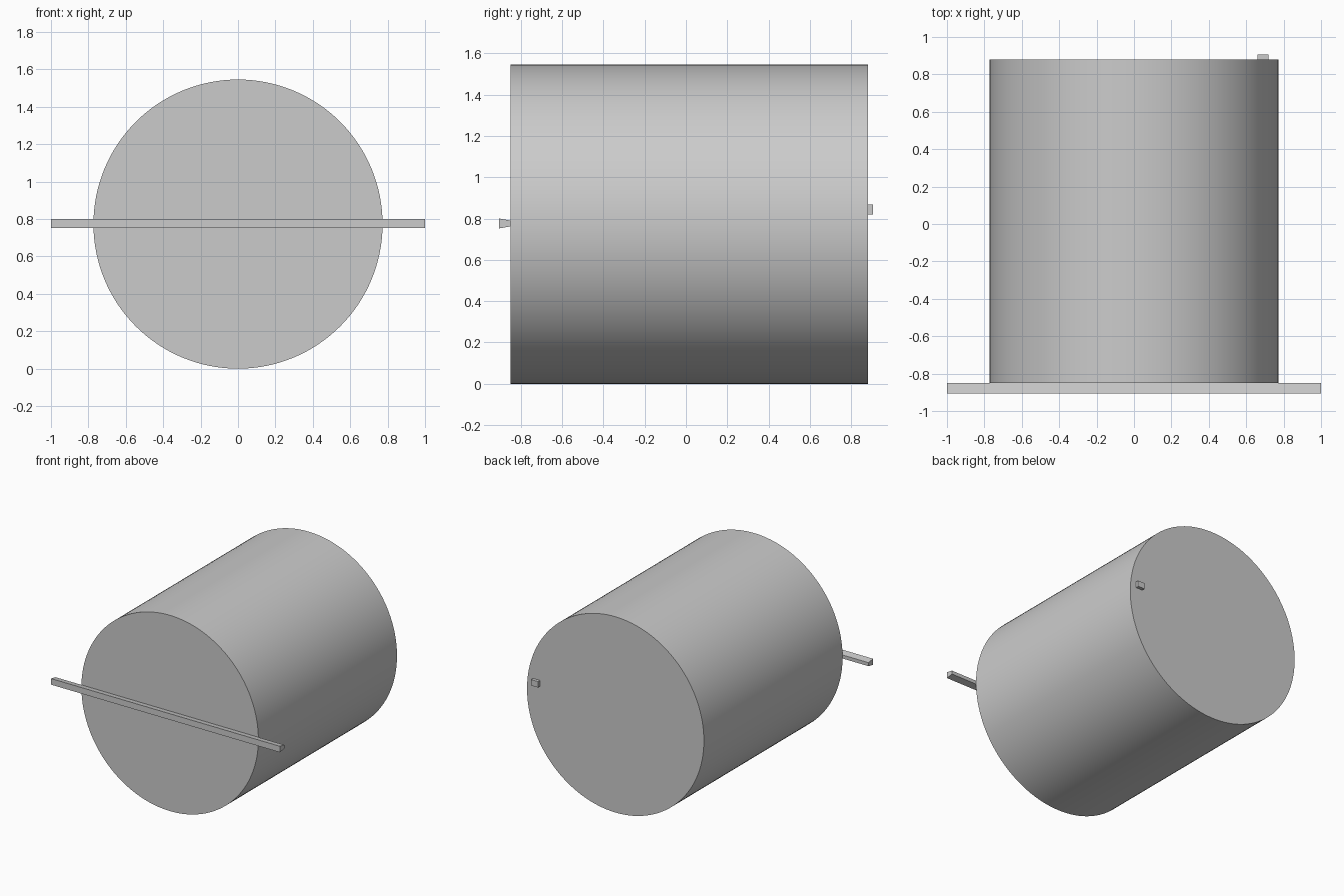
import bpy
import bmesh
import math

if "Cube" in bpy.data.objects:
    bpy.data.objects.remove(bpy.data.objects["Cube"], do_unlink=True)

RADIUS = 0.773
FRONT, BACK = -0.85, 0.88

grey = bpy.data.materials.new("plain grey")
grey.use_nodes = True
grey.diffuse_color = (0.6, 0.6, 0.6, 1)
grey.node_tree.nodes["Principled BSDF"].inputs["Base Color"].default_value = (0.6, 0.6, 0.6, 1)


def box(name, x, y, z, back_z=None):
    """Box between the given ranges; back_z narrows its rear face."""
    bm = bmesh.new()
    bmesh.ops.create_cube(bm, size=1)
    for v in bm.verts:
        rear = v.co.y > 0
        zr = back_z if rear and back_z else z
        v.co = (x[v.co.x > 0], y[rear], zr[v.co.z > 0])
    mesh = bpy.data.meshes.new(name)
    bm.to_mesh(mesh)
    bm.free()
    mesh.materials.append(grey)
    obj = bpy.data.objects.new(name, mesh)
    bpy.context.collection.objects.link(obj)
    return obj


# Large drum lying along the depth axis
bpy.ops.mesh.primitive_cylinder_add(
    vertices=128, radius=RADIUS, depth=BACK - FRONT,
    location=(0, (FRONT + BACK) / 2, RADIUS), rotation=(math.pi / 2, 0, 0))
drum = bpy.context.object
drum.name = "drum"
drum.data.materials.append(grey)
bpy.ops.object.shade_smooth_by_angle(angle=math.radians(30))

# Long handle bar across the front, narrowing toward the drum
box("front_bar", (-1, 1), (-0.905, FRONT), (0.752, 0.80), (0.762, 0.79))

# Small peg on the back, near the left edge
box("back_peg", (0.66, 0.72), (BACK, 0.905), (0.82, 0.867))
